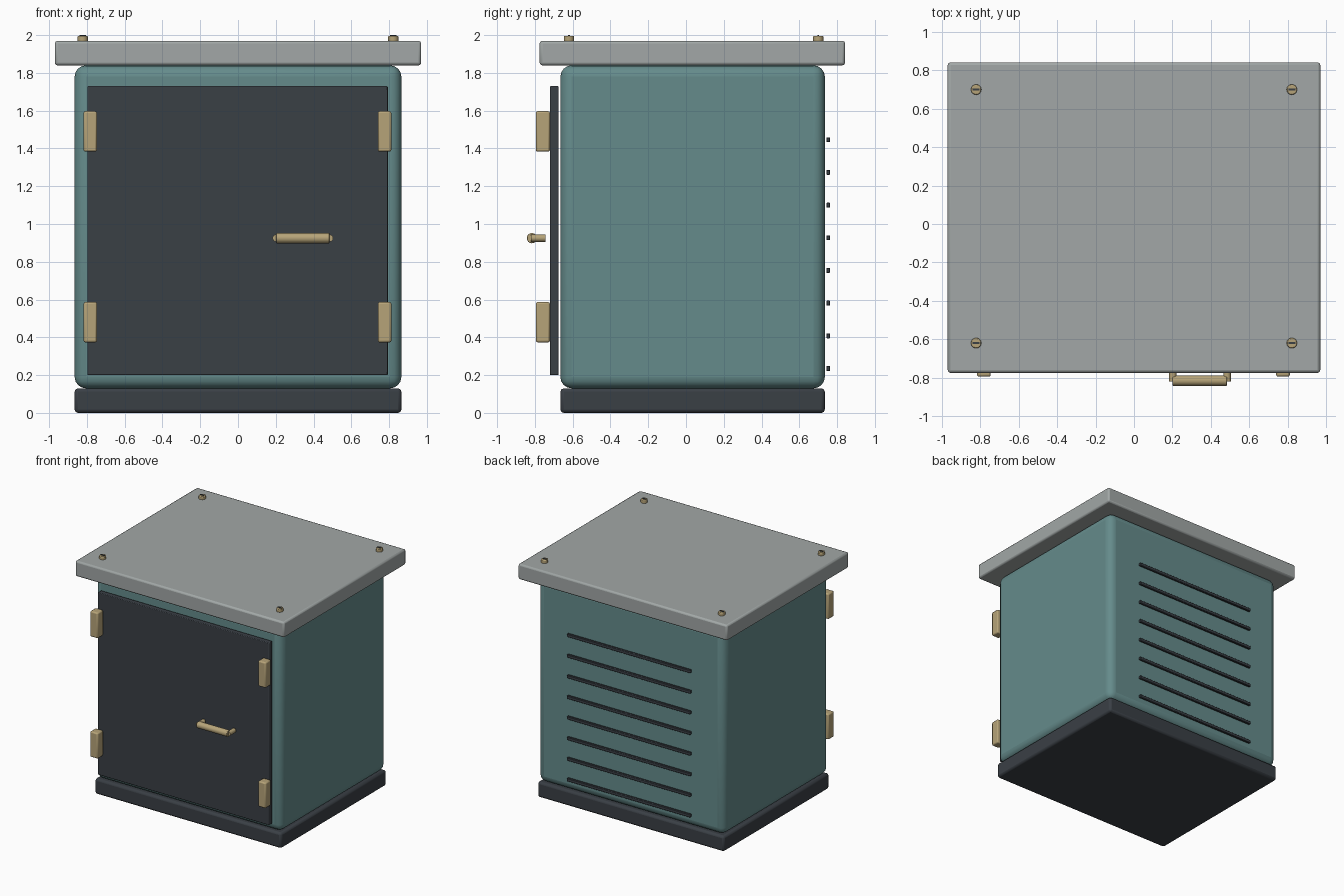
import bpy
from math import radians, pi

if "Cube" in bpy.data.objects:
    bpy.data.objects.remove(bpy.data.objects["Cube"])


def material(name, rgb):
    m = bpy.data.materials.new(name)
    m.diffuse_color = (*rgb, 1)
    m.use_nodes = True
    m.node_tree.nodes["Principled BSDF"].inputs["Base Color"].default_value = m.diffuse_color
    return m


TEAL = material("teal_paint", (0.13, 0.26, 0.26))
DARK = material("dark_metal", (0.042, 0.050, 0.060))
PALE = material("pale_metal", (0.36, 0.39, 0.385))
BRASS = material("brass", (0.47, 0.37, 0.19))


def finish(ob, name, mat, bevel, segments):
    ob.name = name
    ob.data.materials.append(mat)
    if bevel:
        mod = ob.modifiers.new("bevel", 'BEVEL')
        mod.width, mod.segments = bevel, segments
        mod.limit_method = 'ANGLE'
        mod.angle_limit = radians(40)
    bpy.ops.object.shade_smooth_by_angle(angle=radians(35))
    return ob


def box(name, x, y, z, mat, bevel=0, segments=2):
    """Box from (min, max) ranges on each axis."""
    spans = (x, y, z)
    bpy.ops.mesh.primitive_cube_add(size=1, location=[(a + b) / 2 for a, b in spans])
    ob = bpy.context.object
    ob.scale = [b - a for a, b in spans]
    bpy.ops.object.transform_apply(location=False, rotation=False, scale=True)
    return finish(ob, name, mat, bevel, segments)


def rod(name, loc, radius, depth, mat, rot=(0, 0, 0), bevel=0, sides=24):
    bpy.ops.mesh.primitive_cylinder_add(vertices=sides, radius=radius, depth=depth,
                                        location=loc, rotation=rot)
    return finish(bpy.context.object, name, mat, bevel, 2)


# Plinth, cabinet body and overhanging lid
box("base", (-0.865, 0.865), (-0.665, 0.735), (0, 0.13), DARK, 0.018)
box("body", (-0.865, 0.865), (-0.665, 0.735), (0.13, 1.84), TEAL, 0.06, 4)
box("lid", (-0.97, 0.97), (-0.775, 0.842), (1.84, 1.97), PALE, 0.014)

# Door panel standing just proud of the front
box("door", (-0.797, 0.793), (-0.72, -0.675), (0.2, 1.73), DARK, 0.005)

# Hinges at both door edges
for side, cx in (("left", -0.782), ("right", 0.776)):
    for level, z in (("lower", (0.373, 0.587)), ("upper", (1.383, 1.597))):
        box(f"hinge_{side}_{level}", (cx - 0.036, cx + 0.036), (-0.795, -0.72), z, BRASS, 0.01)

# Handle: horizontal grip on two short posts
rod("handle_grip", (0.343, -0.816, 0.925), 0.027, 0.284, BRASS, (0, pi / 2, 0), 0.004)
for side, x in (("left", 0.202), ("right", 0.485)):
    rod(f"handle_post_{side}", (x, -0.782, 0.925), 0.019, 0.077, BRASS, (pi / 2, 0, 0))

# Louvre slats on the back
for i in range(8):
    z = 0.235 + i * 0.173
    box(f"vent_slat_{i + 1}", (-0.572, 0.572), (0.743, 0.763), (z - 0.013, z + 0.013), DARK, 0.003, 1)

# Slotted screws in the lid corners
for i, (x, y) in enumerate([(-0.822, -0.62), (0.822, -0.62), (-0.822, 0.7), (0.822, 0.7)], 1):
    rod(f"screw_{i}", (x, y, 1.981), 0.027, 0.03, BRASS, bevel=0.005)
    box(f"screw_slot_{i}", (x - 0.018, x + 0.018), (y - 0.005, y + 0.005), (1.988, 2.0), DARK)
